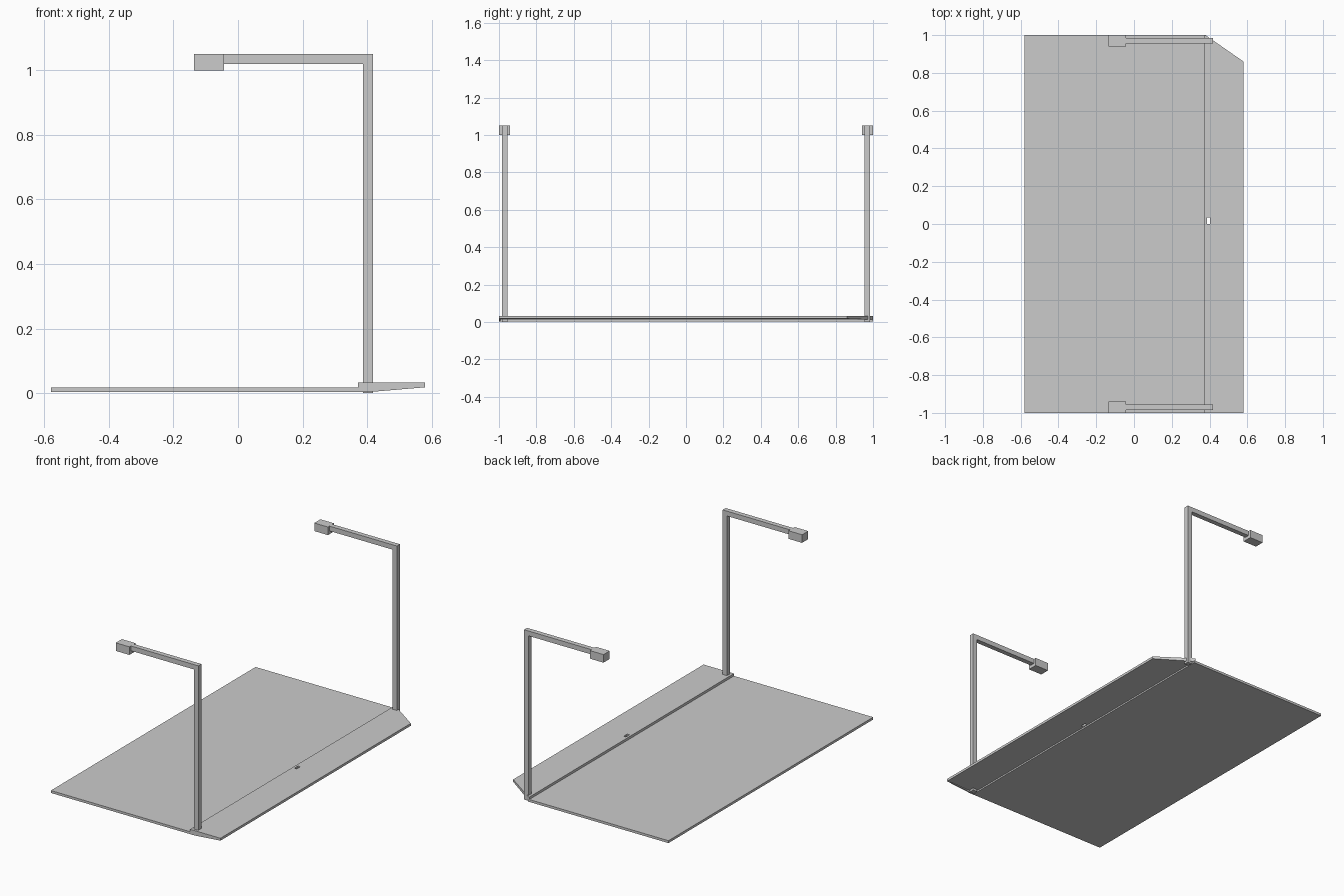
import bpy

if "Cube" in bpy.data.objects:
    bpy.data.objects.remove(bpy.data.objects["Cube"])


def prism(name, outline, bottom, top):
    """Extrude an xy outline (counter-clockwise) from bottom(x) up to top."""
    n = len(outline)
    verts = [(x, y, bottom(x)) for x, y in outline] + [(x, y, top) for x, y in outline]
    faces = [tuple(reversed(range(n))), tuple(range(n, 2 * n))]
    faces += [(i, (i + 1) % n, n + (i + 1) % n, n + i) for i in range(n)]
    mesh = bpy.data.meshes.new(name)
    mesh.from_pydata(verts, [], faces)
    obj = bpy.data.objects.new(name, mesh)
    bpy.context.collection.objects.link(obj)
    return obj


def box(name, x0, x1, y0, y1, z0, z1):
    return prism(name, [(x0, y0), (x1, y0), (x1, y1), (x0, y1)], lambda x: z0, z1)


def profile(name, points, y0, y1):
    """Extrude an xz profile (counter-clockwise seen from the front) along y."""
    n = len(points)
    verts = [(x, y0, z) for x, z in points] + [(x, y1, z) for x, z in points]
    faces = [tuple(range(n)), tuple(reversed(range(n, 2 * n)))]
    faces += [(i, n + i, n + (i + 1) % n, (i + 1) % n) for i in range(n)]
    mesh = bpy.data.meshes.new(name)
    mesh.from_pydata(verts, [], faces)
    obj = bpy.data.objects.new(name, mesh)
    bpy.context.collection.objects.link(obj)
    return obj


# Flat main panel
box("main_panel", -0.58, 0.382, -1, 1, 0.003, 0.018)

# Raised edge strip with one clipped corner and a thinning underside
strip = prism("edge_strip", [(0.372, -1), (0.58, -1), (0.58, 0.86), (0.378, 1), (0.372, 1)],
              lambda x: 0.012 + 0.006 * (x - 0.372) / 0.208, 0.033)

# Small slot through the strip
cutter = box("slot_cutter", 0.386, 0.402, 0.0, 0.035, -0.1, 0.1)
cutter.hide_render = True
cutter.hide_set(True)
cut = strip.modifiers.new("slot", 'BOOLEAN')
cut.operation = 'DIFFERENCE'
cut.solver = 'EXACT'
cut.object = cutter

# Wedge closing the front end of the strip
profile("end_wedge", [(0.382, 0.003), (0.402, 0.003), (0.58, 0.018), (0.382, 0.018)],
        -1, -0.992)

# Two bent posts with block heads
for side, s in (("front", -1), ("back", 1)):
    y = 0.97 * s
    profile(side + "_post",
            [(0.388, 0.0), (0.418, 0.0), (0.418, 1.05), (-0.045, 1.05),
             (-0.045, 1.02), (0.388, 1.02)], y - 0.015, y + 0.015)
    box(side + "_head", -0.136, -0.043, y - 0.03, y + 0.03, 1.0, 1.05)
